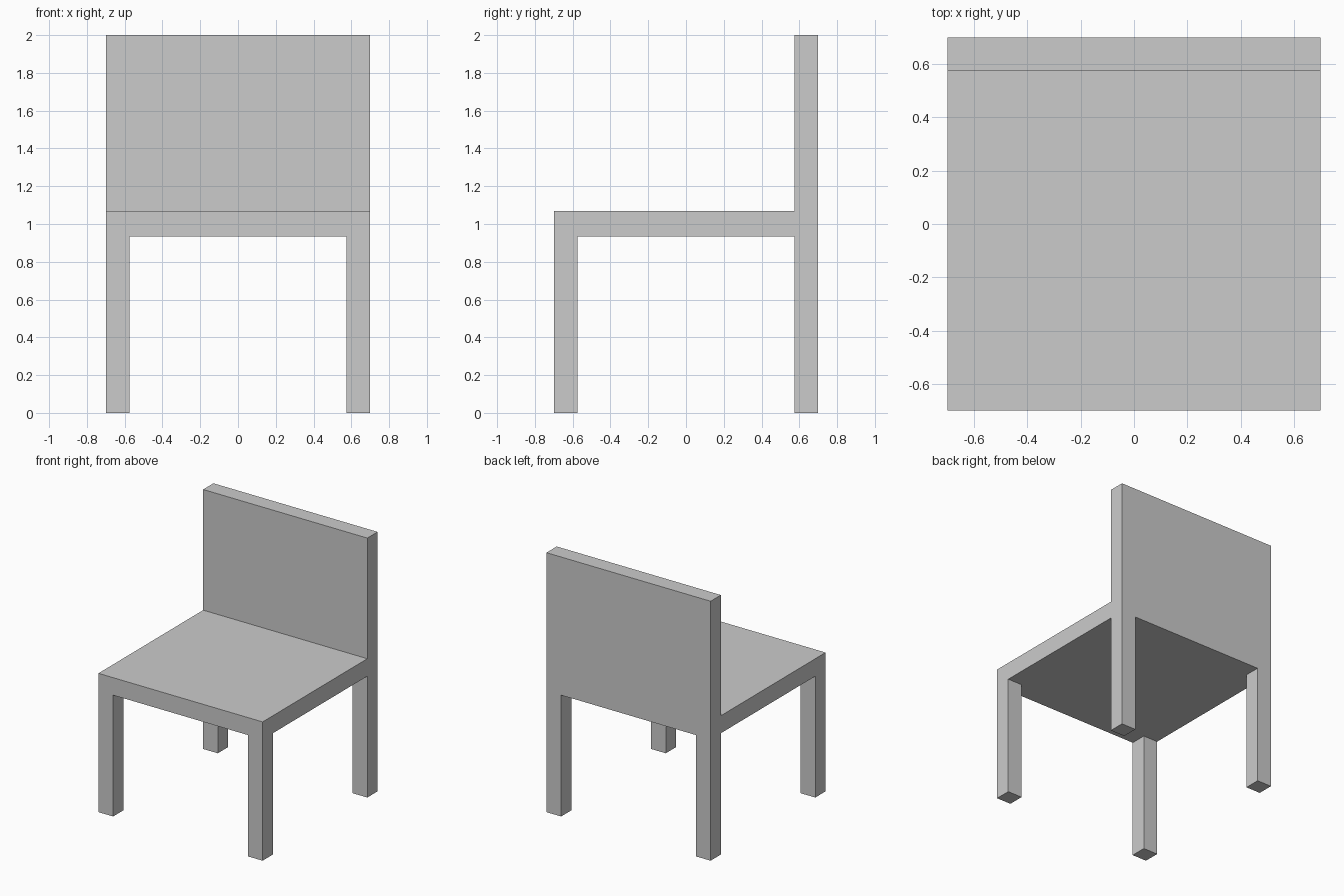
import bpy
import bmesh

if "Cube" in bpy.data.objects:
    bpy.data.objects.remove(bpy.data.objects["Cube"])

HALF = 0.70        # half width and depth
INNER = 0.575      # inner edge of legs and backrest
SEAT_LOW, SEAT_TOP, TOP = 0.935, 1.07, 2.0

bm = bmesh.new()


def extrude(faces, dz):
    """Extrude a face region vertically, leaving no internal faces."""
    result = bmesh.ops.extrude_face_region(bm, geom=faces)
    moved = [g for g in result["geom"] if isinstance(g, bmesh.types.BMVert)]
    bmesh.ops.translate(bm, verts=moved, vec=(0, 0, dz))
    bmesh.ops.delete(bm, geom=[f for f in faces if f.is_valid], context="FACES_ONLY")


def flat_faces(z):
    bm.normal_update()
    return [f for f in bm.faces if all(abs(v.co.z - z) < 1e-4 for v in f.verts)]


# Seat: 3 x 3 slab whose outer cells match the leg thickness
cuts = (-HALF, -INNER, INNER, HALF)
grid = [[[bm.verts.new((x, y, z)) for x in cuts] for y in cuts]
        for z in (SEAT_LOW, SEAT_TOP)]
for layer in grid:
    for j in range(3):
        for i in range(3):
            bm.faces.new((layer[j][i], layer[j][i + 1],
                          layer[j + 1][i + 1], layer[j + 1][i]))
low, high = grid
for i in range(3):
    for k in (0, 3):
        bm.faces.new((low[k][i], low[k][i + 1], high[k][i + 1], high[k][i]))
        bm.faces.new((low[i][k], low[i + 1][k], high[i + 1][k], high[i][k]))

# Legs: the four corner cells pulled down to the floor
corners = []
for f in flat_faces(SEAT_LOW):
    c = f.calc_center_median()
    if abs(c.x) > INNER and abs(c.y) > INNER:
        corners.append(f)
extrude(corners, -SEAT_LOW)

# Backrest: the rear row of cells pulled up
rear = [f for f in flat_faces(SEAT_TOP) if f.calc_center_median().y > INNER]
extrude(rear, TOP - SEAT_TOP)

# Tidy into clean flat panels
bmesh.ops.recalc_face_normals(bm, faces=bm.faces[:])
bmesh.ops.dissolve_limit(bm, angle_limit=0.01, verts=bm.verts[:], edges=bm.edges[:])

mesh = bpy.data.meshes.new("chair_frame")
bm.to_mesh(mesh)
bm.free()
chair = bpy.data.objects.new("chair_frame", mesh)
bpy.context.collection.objects.link(chair)
